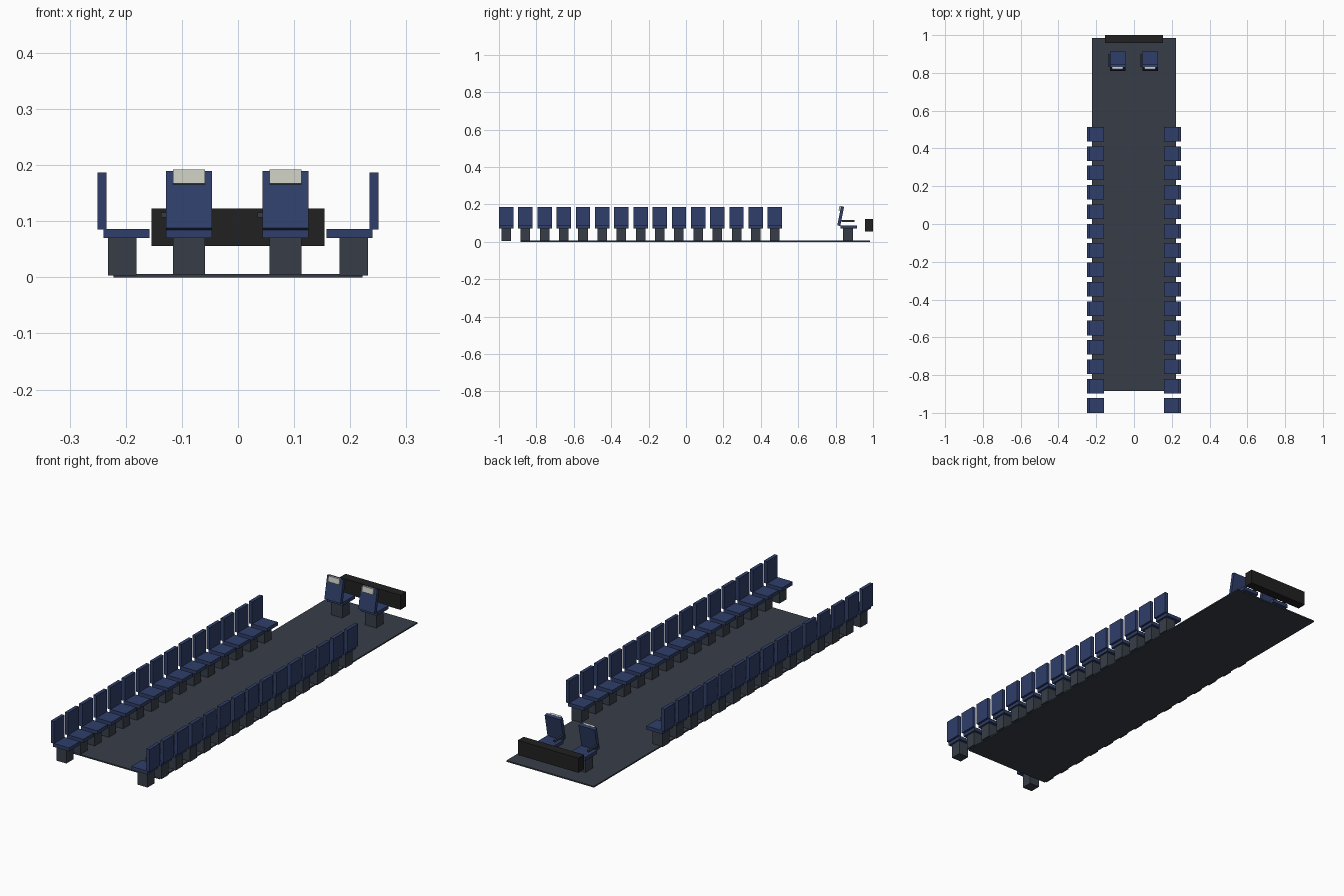
import bpy
import bmesh
from mathutils import Matrix, Vector

cube = bpy.data.objects.get("Cube")
if cube:
    bpy.data.objects.remove(cube, do_unlink=True)


def material(name, r, g, b):
    m = bpy.data.materials.new(name)
    m.use_nodes = True
    m.diffuse_color = (r, g, b, 1)
    bsdf = m.node_tree.nodes["Principled BSDF"]
    bsdf.inputs["Base Color"].default_value = (r, g, b, 1)
    bsdf.inputs["Roughness"].default_value = 0.8
    return m


slate = material("slate grey", 0.039, 0.048, 0.064)
blue = material("navy blue", 0.029, 0.049, 0.143)
black = material("soft black", 0.015, 0.015, 0.015)
pale = material("pale grey", 0.56, 0.57, 0.50)


def box(name, center, size, mat, tilt=0.0):
    """Box with an optional lean about the x axis."""
    bm = bmesh.new()
    bmesh.ops.create_cube(bm, size=1, matrix=Matrix.Diagonal((*size, 1)))
    mesh = bpy.data.meshes.new(name)
    bm.to_mesh(mesh)
    bm.free()
    mesh.materials.append(mat)
    obj = bpy.data.objects.new(name, mesh)
    obj.location = center
    obj.rotation_euler.x = tilt
    bpy.context.collection.objects.link(obj)
    return obj


# Floor and dashboard
box("floor", (0, 0.05, 0.003), (0.444, 1.87, 0.006), slate)
box("dashboard", (0, 0.979, 0.089), (0.308, 0.042, 0.067), black)

# Two rows of passenger seats facing the aisle
SEATS, PITCH, FIRST = 15, 0.1026, -0.961
for side, label in ((-1, "right"), (1, "left")):
    for i in range(SEATS):
        y = FIRST + i * PITCH
        box(f"{label}_seat_pedestal", (side * 0.206, y, 0.037), (0.051, 0.051, 0.067), slate)
        box(f"{label}_seat_cushion", (side * 0.199, y, 0.078), (0.082, 0.077, 0.016), blue)
        box(f"{label}_seat_backrest", (side * 0.242, y, 0.136), (0.016, 0.077, 0.102), blue)

# Two front seats facing the dashboard, with leaning backrests
LEAN = -0.2
for x in (-0.087, 0.085):
    box("driver_pedestal", (x, 0.867, 0.037), (0.057, 0.053, 0.067), slate)
    box("driver_cushion", (x, 0.87, 0.078), (0.082, 0.086, 0.016), blue)
    back = Vector((x, 0.827, 0.137))
    box("driver_backrest", back, (0.082, 0.016, 0.104), blue, LEAN)
    offset = Matrix.Rotation(LEAN, 3, "X") @ Vector((0, -0.012, 0.04))
    box("driver_headrest", back + offset, (0.057, 0.010, 0.025), pale, LEAN)
    box("driver_armrest", (x - 0.046, 0.866, 0.111), (0.009, 0.07, 0.009), slate)
